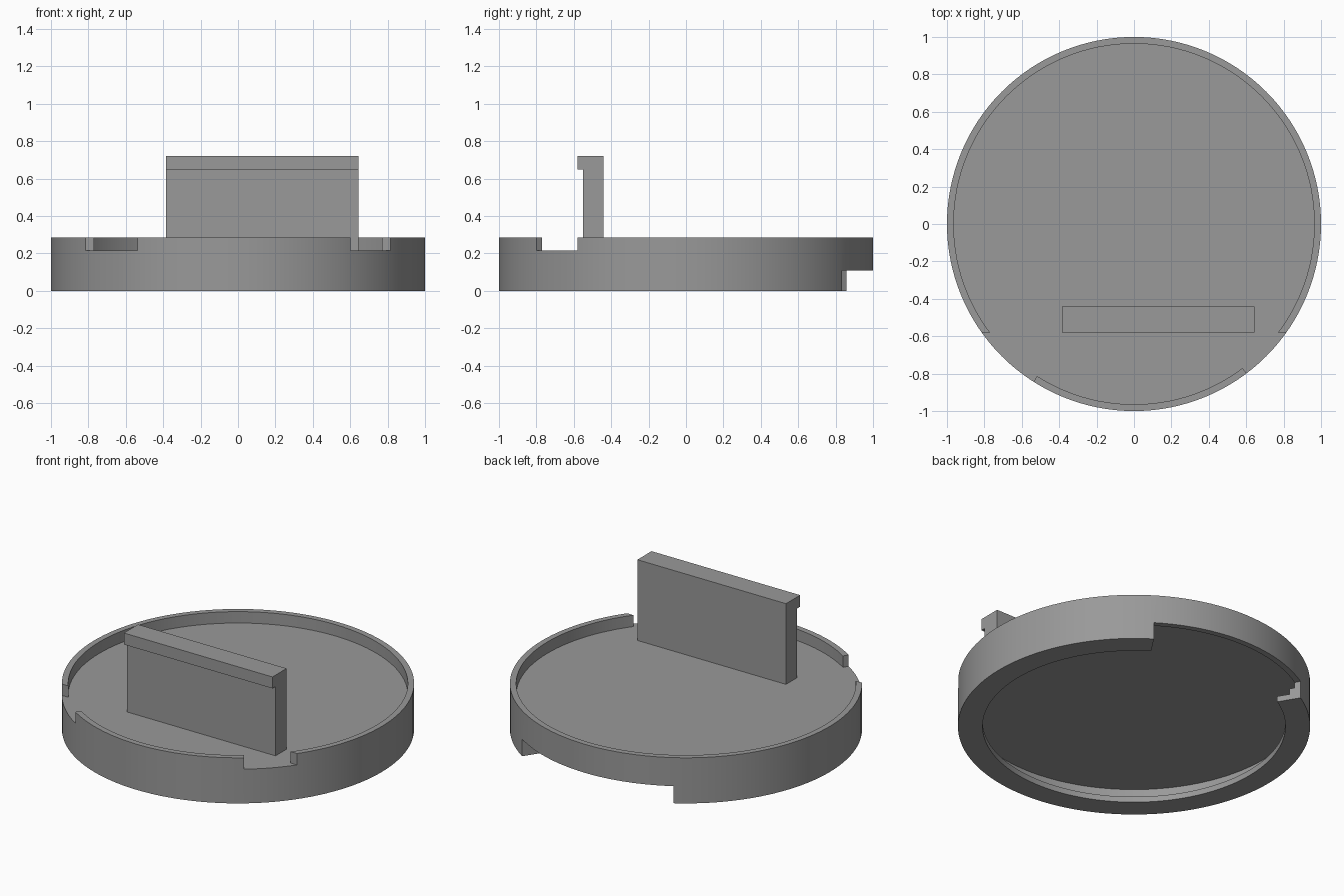
import bpy, bmesh, math
from math import cos, sin, radians

if "Cube" in bpy.data.objects:
    bpy.data.objects.remove(bpy.data.objects["Cube"])

U = 2 / 56          # wall thickness unit
SEG = 128

grey = bpy.data.materials.new("grey plastic")
grey.diffuse_color = (0.32, 0.32, 0.32, 1)
grey.use_nodes = True
grey.node_tree.nodes["Principled BSDF"].inputs["Base Color"].default_value = grey.diffuse_color


def make_object(name, bm):
    bmesh.ops.recalc_face_normals(bm, faces=bm.faces)
    mesh = bpy.data.meshes.new(name)
    bm.to_mesh(mesh)
    bm.free()
    mesh.materials.append(grey)
    ob = bpy.data.objects.new(name, mesh)
    bpy.context.collection.objects.link(ob)
    return ob


def prism(name, points, vec):
    """Extrude a flat outline along vec."""
    bm = bmesh.new()
    face = bm.faces.new([bm.verts.new(p) for p in points])
    new = bmesh.ops.extrude_face_region(bm, geom=[face])["geom"]
    bmesh.ops.translate(bm, vec=vec, verts=[v for v in new if isinstance(v, bmesh.types.BMVert)])
    return make_object(name, bm)


def polar(r, deg):
    return (r * cos(radians(deg)), r * sin(radians(deg)))


# Round base: plate with a top rim, and a stepped inner lip underneath
profile = [(0, 4 * U), (1 - U, 4 * U), (1 - U, 2 * U), (0.935, 2 * U), (0.935, U),
           (0.86, U), (0.86, 0), (1, 0), (1, 8 * U), (1 - U, 8 * U), (1 - U, 6 * U), (0, 6 * U)]
bm = bmesh.new()
verts = [bm.verts.new((r, 0, z)) for r, z in profile]
edges = [bm.edges.new(pair) for pair in zip(verts, verts[1:])]
bmesh.ops.spin(bm, geom=verts + edges, cent=(0, 0, 0), axis=(0, 0, 1),
               angle=2 * math.pi, steps=SEG, use_duplicate=False)
bmesh.ops.remove_doubles(bm, verts=bm.verts, dist=1e-4)
base = make_object("round_base", bm)

# Cutters: two gaps in the top rim, one wide gap in the lower wall at the back
cutters = []
for side, end in ((1, -53), (-1, -122.5)):
    outline = [(side * 0.72, -0.58), (side * 1.1, -0.58), polar(1.2, end), polar(0.9, end)]
    cutters.append(prism("rim_gap_cutter", [(x, y, 6 * U) for x, y in outline], (0, 0, 0.3)))
angles = [56.5 + (121 - 56.5) * i / 8 for i in range(9)]
outline = [polar(1.2, a) for a in angles] + [polar(0.8, a) for a in reversed(angles)]
cutters.append(prism("back_gap_cutter", [(x, y, -0.1) for x, y in outline], (0, 0, 0.1 + 3 * U)))

for cutter in cutters:
    mod = base.modifiers.new("gap", 'BOOLEAN')
    mod.operation = 'DIFFERENCE'
    mod.solver = 'EXACT'
    mod.object = cutter
    bpy.context.view_layer.objects.active = base
    bpy.ops.object.modifier_apply(modifier=mod.name)
    bpy.data.objects.remove(cutter)

bpy.ops.object.select_all(action='DESELECT')
base.select_set(True)
bpy.context.view_layer.objects.active = base
bpy.ops.object.shade_smooth_by_angle(angle=radians(30))

# Upright panel with a small hook along its front top edge
hook = [(-0.44, 6 * U), (-0.44, 0.72), (-0.58, 0.72), (-0.58, 0.648), (-0.55, 0.648), (-0.55, 6 * U)]
prism("hooked_panel", [(-0.385, y, z) for y, z in hook], (1.03, 0, 0))
